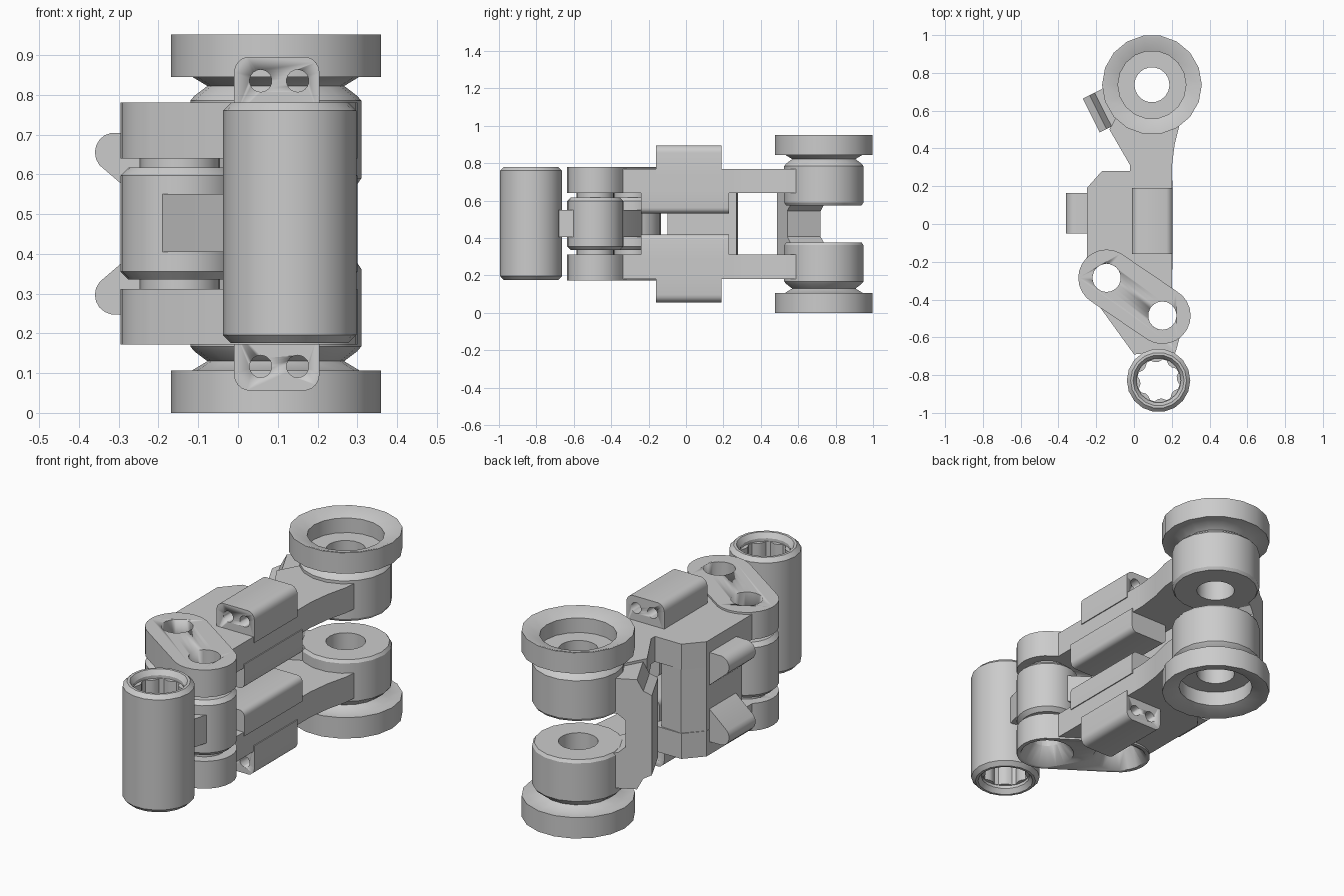
import bpy, bmesh
from math import cos, sin, pi, radians, atan2
from mathutils import Vector, Matrix
from mathutils.geometry import convex_hull_2d

if "Cube" in bpy.data.objects:
    bpy.data.objects.remove(bpy.data.objects["Cube"])

MID = 0.476                              # height of the symmetry plane
WHEEL = (0.095, 0.737)
PIVOTS = [(-0.145, -0.285), (0.15, -0.485)]
ROLLER = (0.13, -0.828)


def finish(name, bm, mirror=False):
    """Turn a bmesh in world coordinates into an object whose origin is on the symmetry plane."""
    bmesh.ops.translate(bm, verts=bm.verts, vec=(0, 0, -MID))
    bmesh.ops.recalc_face_normals(bm, faces=bm.faces)
    me = bpy.data.meshes.new(name)
    bm.to_mesh(me)
    bm.free()
    ob = bpy.data.objects.new(name, me)
    ob.location.z = MID
    bpy.context.collection.objects.link(ob)
    bpy.ops.object.select_all(action='DESELECT')
    ob.select_set(True)
    bpy.context.view_layer.objects.active = ob
    bpy.ops.object.shade_smooth_by_angle(angle=radians(32))
    if mirror:
        add_mirror(ob)
    return ob


def add_mirror(ob):
    m = ob.modifiers.new("mirror", 'MIRROR')
    m.use_axis = (False, False, True)


def cut(ob, cutters):
    for c in cutters:
        m = ob.modifiers.new("cut", 'BOOLEAN')
        m.operation, m.solver, m.object = 'DIFFERENCE', 'EXACT', c


def prism(name, pts, a, b, axis='z', mirror=False, matrix=None):
    """Extrude an outline from a to b along z, or an x-z outline along y."""
    bm = bmesh.new()
    put = (lambda u, v, w: (u, v, w)) if axis == 'z' else (lambda u, v, w: (u, w, v))
    lo = [bm.verts.new(put(u, v, a)) for u, v in pts]
    hi = [bm.verts.new(put(u, v, b)) for u, v in pts]
    bm.faces.new(lo)
    bm.faces.new(hi)
    for i in range(len(pts)):
        j = (i + 1) % len(pts)
        bm.faces.new((lo[i], lo[j], hi[j], hi[i]))
    if matrix:
        bm.transform(matrix)
    return finish(name, bm, mirror)


def hull(circles, n=18):
    """Outline wrapped round circles given as (u, v, radius)."""
    pts = []
    for u, v, r in circles:
        k = n if r else 1
        pts += [Vector((u + r * cos(2 * pi * i / k), v + r * sin(2 * pi * i / k))) for i in range(k)]
    return [tuple(pts[i]) for i in convex_hull_2d(pts)]


def lathe(name, profile, center, n=18, mirror=False):
    """Spin a closed (radius, z) profile about a vertical axis."""
    bm = bmesh.new()
    rings = [[bm.verts.new((center[0] + r * cos(2 * pi * i / n), center[1] + r * sin(2 * pi * i / n), z))
              for r, z in profile] for i in range(n)]
    m = len(profile)
    for i in range(n):
        p, q = rings[i], rings[(i + 1) % n]
        for j in range(m):
            k = (j + 1) % m
            bm.faces.new((p[j], q[j], q[k], p[k]))
    return finish(name, bm, mirror)


def cutter(name, loc, r1, r2, depth, along_y=False):
    bm = bmesh.new()
    rot = Matrix.Rotation(pi / 2, 4, 'X') if along_y else Matrix()
    bmesh.ops.create_cone(bm, cap_ends=True, segments=18, radius1=r1, radius2=r2, depth=depth,
                          matrix=Matrix.Translation(loc) @ rot)
    ob = finish(name, bm)
    ob.hide_render = True
    ob.display_type = 'WIRE'
    return ob


# Cutters for the pivot bores, their countersinks and the small block holes
bores = [cutter("bore_cutter", (x, y, MID), 0.075, 0.075, 1.0) for x, y in PIVOTS]
sinks = [cutter("countersink_cutter", (x, y, 0.215), 0.135, 0.07, 0.1) for x, y in PIVOTS]
small = [cutter("block_hole_cutter", (x, 0, 0.835), 0.028, 0.028, 1.0, True) for x in (0.057, 0.15)]

# Rear wheels with their hubs
lathe("rear_wheel", [(0.093, 0.575), (0.205, 0.575), (0.215, 0.59), (0.215, 0.785), (0.205, 0.797),
                     (0.172, 0.822), (0.21, 0.845), (0.264, 0.845), (0.264, 0.952), (0.255, 0.952),
                     (0.18, 0.925), (0.18, 0.85), (0.093, 0.85)], WHEEL, 18, True)

# Arms carrying the wheels
prism("wheel_arm", [(-0.02, 0.25), (-0.02, 0.31), (-0.13, 0.5), (-0.06, 0.63), (0.25, 0.63),
                    (0.242, 0.53), (0.215, 0.42), (0.2, 0.3), (0.2, 0.25)], 0.64, 0.77, mirror=True)

# Body side plates
prism("body_plate", [(0.2, 0.28), (-0.17, 0.28), (-0.25, 0.19), (-0.25, -0.18), (-0.12, -0.17),
                     (0.05, -0.33), (0.2, -0.38)], 0.64, 0.77, mirror=True)

# Wall joining the two side plates
prism("body_wall", [(-0.05, 0.27), (-0.165, 0.278), (-0.248, 0.189), (-0.248, -0.1), (-0.05, -0.1)],
      0.2, 0.75)

# Rounded lugs on the outside of the wall
prism("wall_lug", hull([(-0.31, 0.655, 0.05), (-0.24, 0.705, 0), (-0.24, 0.53, 0)]),
      -0.05, 0.165, 'y', True)

# Outer blocks with two small holes
block = prism("outer_block", hull([(0.03, 0.856, 0.04), (0.165, 0.856, 0.04), (-0.01, 0.74, 0),
                                   (0.205, 0.74, 0)]), -0.16, 0.19, 'y')
cut(block, small)
add_mirror(block)

# Inner flanges
prism("inner_flange", hull([(0.02, 0.562, 0.03), (0.175, 0.562, 0.03), (-0.01, 0.66, 0),
                            (0.205, 0.66, 0)]), -0.24, 0.23, 'y', True)

# Chamfered vertical strip bridging the hubs, pointing outward from the wheel axis
strip_turn = (Matrix.Translation((WHEEL[0], WHEEL[1], 0))
              @ Matrix.Rotation(atan2(-0.45, -0.89), 4, 'Z'))
half = [(0.15, 0.58), (0.2, 0.575), (0.235, 0.545)]
outer = [(0.36, 0.68), (0.32, 0.70), (0.29, 0.757), (0.15, 0.757)]
flip = lambda pts: [(r, 2 * MID - z) for r, z in reversed(pts)]
prism("bridge_strip", half + flip(half) + flip(outer) + outer, -0.1, 0.1, 'y', matrix=strip_turn)

# Link plates
link = prism("link_plate", hull([(x, y, 0.15) for x, y in PIVOTS], 24), 0.64, 0.78, mirror=True)
cut(link, bores + sinks)

# Pivot barrels with narrow collars in the gaps
for x, y in PIVOTS:
    lathe("pivot_barrel", [(0.075, 0.31), (0.1, 0.31), (0.1, 0.335), (0.13, 0.335), (0.15, 0.355),
                           (0.15, 0.597), (0.13, 0.617), (0.1, 0.617), (0.1, 0.642), (0.075, 0.642)],
          (x, y), 24)

# Web connecting barrels and roller
web = prism("roller_web", hull([(*PIVOTS[0], 0.12), (*PIVOTS[1], 0.12), (0.0, -0.69, 0),
                                (0.22, -0.68, 0)]), 0.405, 0.55)
cut(web, bores)

# Front roller and its toothed liner
lathe("front_roller", [(0.118, 0.2), (0.135, 0.176), (0.148, 0.176), (0.168, 0.196), (0.168, 0.76),
                       (0.148, 0.78), (0.135, 0.78), (0.118, 0.755)], ROLLER, 18)
bm = bmesh.new()
rows = []
N = 32
for i in range(N):
    a = 2 * pi * i / N
    r_in = 0.098 if i % 4 < 2 else 0.113
    rows.append([bm.verts.new((ROLLER[0] + r * cos(a), ROLLER[1] + r * sin(a), z))
                 for r, z in ((r_in, 0.215), (0.125, 0.215), (0.125, 0.74), (r_in, 0.74))])
for i in range(N):
    p, q = rows[i], rows[(i + 1) % N]
    for j in range(4):
        k = (j + 1) % 4
        bm.faces.new((p[j], q[j], q[k], p[k]))
finish("roller_liner", bm)
